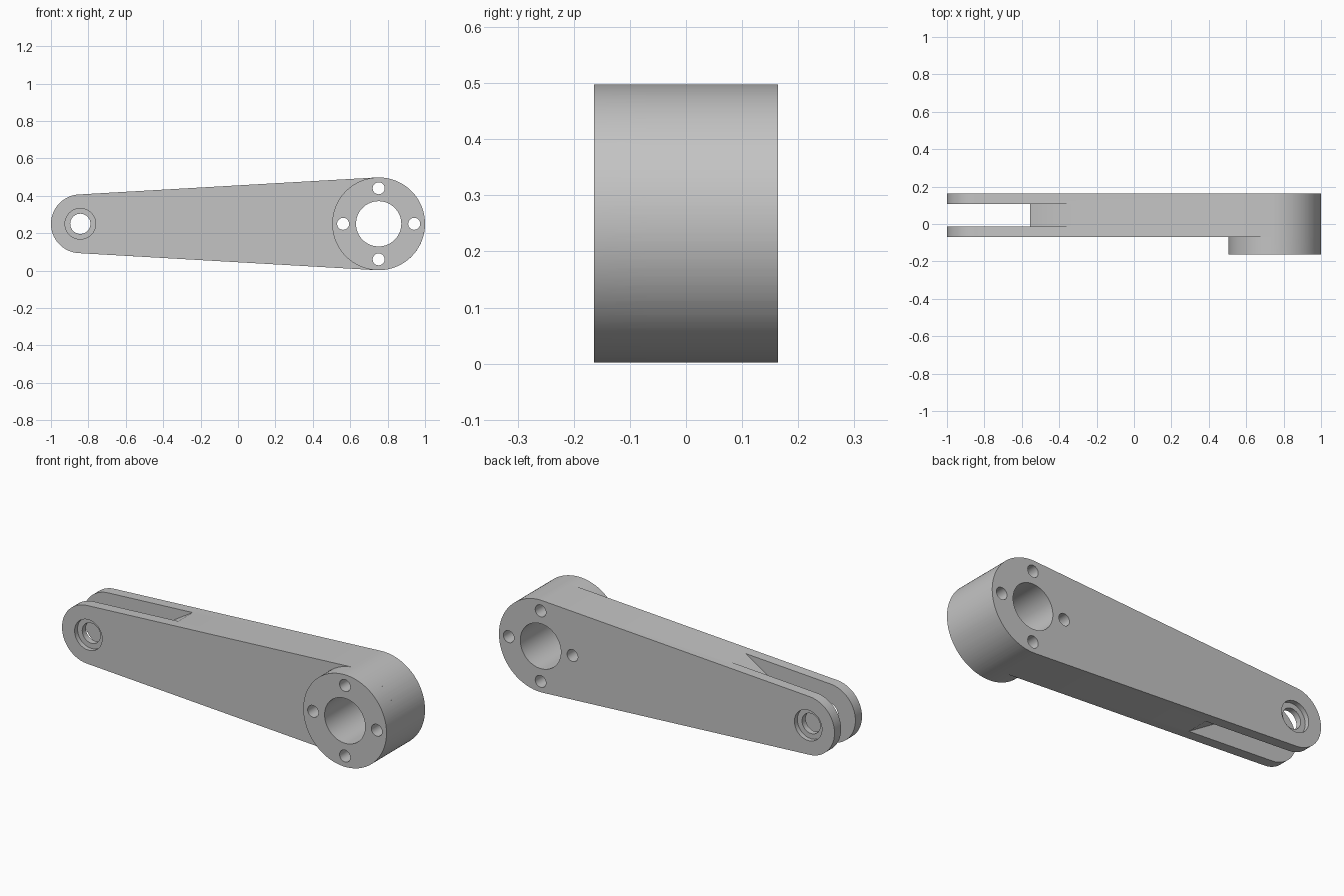
import bpy, bmesh, math

if "Cube" in bpy.data.objects:
    bpy.data.objects.remove(bpy.data.objects["Cube"])

BIG_X, BIG_R = 0.752, 0.248
END_X, END_R = -0.843, 0.157
MID_Z = 0.25
FRONT, WEB, BACK = -0.164, -0.07, 0.164

steel = bpy.data.materials.new("grey metal")
steel.diffuse_color = (0.55, 0.55, 0.55, 1)
steel.use_nodes = True
steel.node_tree.nodes["Principled BSDF"].inputs["Base Color"].default_value = steel.diffuse_color


def arc(cx, r, start, end, n):
    return [(cx + r * math.cos(start + (end - start) * i / n),
             MID_Z + r * math.sin(start + (end - start) * i / n)) for i in range(n + 1)]


def prism(name, outline, y0, y1):
    """Extrude an x-z outline from y0 to y1."""
    bm = bmesh.new()
    face = bm.faces.new([bm.verts.new((x, y0, z)) for x, z in outline])
    ext = bmesh.ops.extrude_face_region(bm, geom=[face])
    for v in ext["geom"]:
        if isinstance(v, bmesh.types.BMVert):
            v.co.y = y1
    bmesh.ops.recalc_face_normals(bm, faces=bm.faces)
    mesh = bpy.data.meshes.new(name)
    bm.to_mesh(mesh)
    bm.free()
    obj = bpy.data.objects.new(name, mesh)
    bpy.context.collection.objects.link(obj)
    mesh.materials.append(steel)
    return obj


def disc(name, x, z, r, y0, y1, n=64):
    return prism(name, [(px, pz + z - MID_Z) for px, pz in arc(x, r, 0, math.tau, n)[:-1]], y0, y1)


def combine(target, tool, operation):
    mod = target.modifiers.new(tool.name, "BOOLEAN")
    mod.object, mod.operation, mod.solver = tool, operation, "EXACT"
    bpy.context.view_layer.objects.active = target
    bpy.ops.object.modifier_apply(modifier=mod.name)
    bpy.data.objects.remove(tool)


# Tapered arm: two arcs joined by their common tangents
tilt = math.acos((BIG_R - END_R) / (BIG_X - END_X))
t = math.pi - tilt
outline = arc(BIG_X, BIG_R, -t, t, 72) + arc(END_X, END_R, t, math.tau - t, 48)
arm = prism("lever_arm", outline, WEB, BACK)

# Round hub standing proud of the front, sharing the arm's arc points
hub = disc("hub", BIG_X, MID_Z, BIG_R, FRONT, BACK, 96)
combine(arm, hub, "UNION")

# Fork slot with an end that tapers toward mid height
slot_top, slot_flat = 0.189, 0.055
slot = [(-1.2, -0.1), (-0.34 + 0.15, MID_Z - slot_top - 0.094), (-0.555, MID_Z - slot_flat),
        (-0.555, MID_Z + slot_flat), (-0.34 + 0.15, MID_Z + slot_top + 0.094), (-1.2, 0.6)]
combine(arm, prism("slot_cut", slot, -0.014, 0.108), "DIFFERENCE")

# Hub bore and four bolt holes
combine(arm, disc("bore_cut", BIG_X, MID_Z, 0.121, -0.3, 0.3), "DIFFERENCE")
for i in range(4):
    a = i * math.pi / 2
    combine(arm, disc("bolt_cut", BIG_X + 0.19 * math.cos(a), MID_Z + 0.19 * math.sin(a),
                      0.032, -0.3, 0.3, 32), "DIFFERENCE")

# Pin hole through the fork with a counterbore on each outer face
combine(arm, disc("pin_cut", END_X, MID_Z, 0.054, -0.3, 0.3, 48), "DIFFERENCE")
for y0, y1 in ((-0.3, WEB + 0.025), (BACK - 0.025, 0.3)):
    combine(arm, disc("counterbore_cut", END_X, MID_Z, 0.082, y0, y1, 48), "DIFFERENCE")

bpy.ops.object.select_all(action="DESELECT")
arm.select_set(True)
bpy.context.view_layer.objects.active = arm
bpy.ops.object.shade_smooth_by_angle(angle=math.radians(30))
